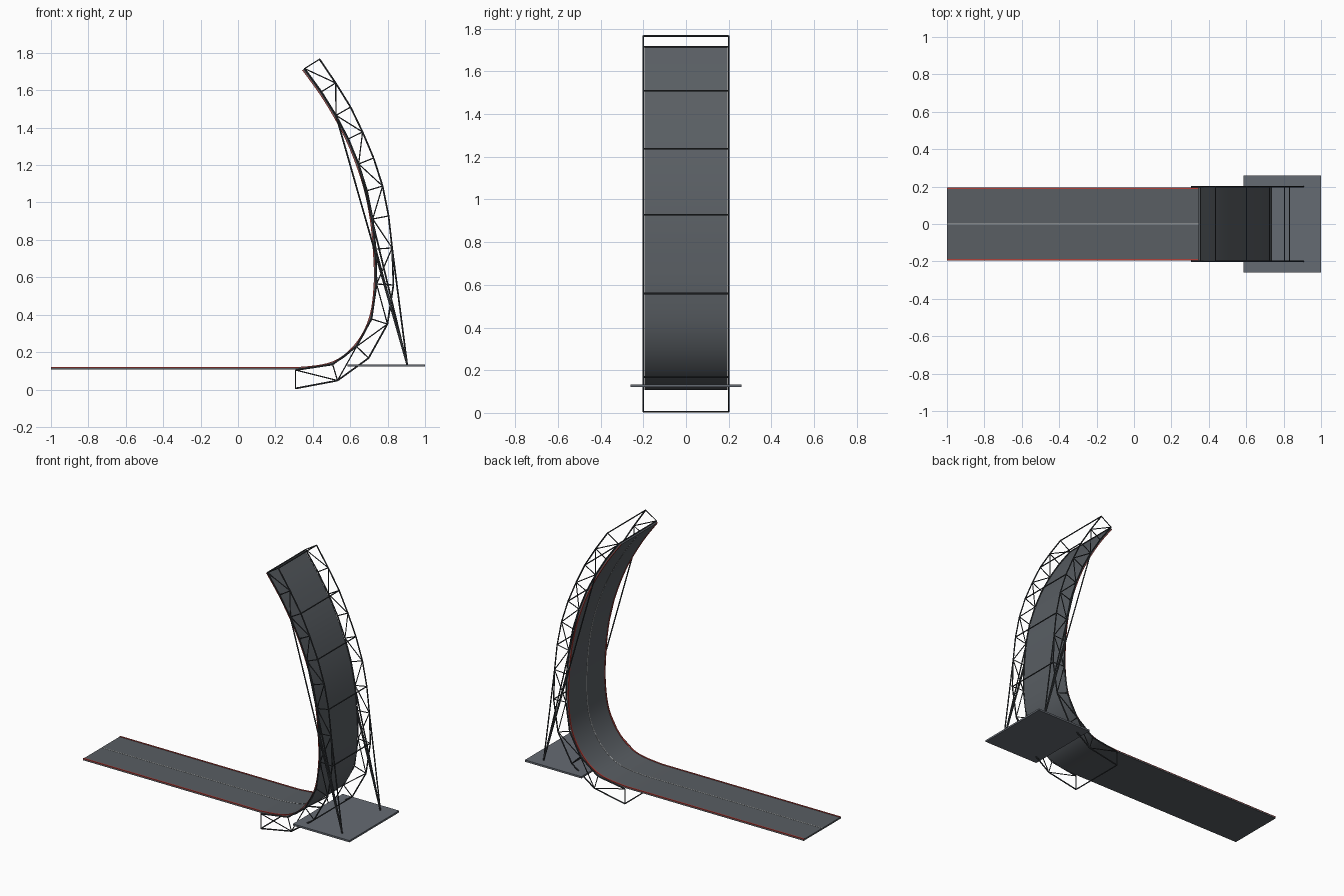
import bpy, bmesh
from mathutils import Vector

if "Cube" in bpy.data.objects:
    bpy.data.objects.remove(bpy.data.objects["Cube"])


def mat(name, c):
    m = bpy.data.materials.new(name)
    m.diffuse_color = (*c, 1)
    m.use_nodes = True
    m.node_tree.nodes["Principled BSDF"].inputs["Base Color"].default_value = m.diffuse_color
    return m


ROAD = mat("road_grey", (0.10, 0.112, 0.125))
STEEL = mat("dark_steel", (0.035, 0.04, 0.045))
PLATE = mat("plate_grey", (0.13, 0.145, 0.17))
RED = mat("edge_red", (0.45, 0.05, 0.04))
WHITE = mat("line_white", (0.45, 0.46, 0.46))


def make(name, bm, m, smooth=False):
    bmesh.ops.recalc_face_normals(bm, faces=bm.faces)
    me = bpy.data.meshes.new(name)
    bm.to_mesh(me)
    bm.free()
    me.materials.append(m)
    ob = bpy.data.objects.new(name, me)
    bpy.context.collection.objects.link(ob)
    if smooth:
        bpy.ops.object.select_all(action='DESELECT')
        ob.select_set(True)
        bpy.context.view_layer.objects.active = ob
        bpy.ops.object.shade_smooth_by_angle(angle=0.6)
    return ob


# Truss nodes in the side plane (x, z)
inner = [Vector(p) for p in [
    (.308, .104), (.506, .134), (.634, .230), (.714, .377), (.741, .564),
    (.736, .751), (.720, .912), (.690, 1.063), (.645, 1.206), (.590, 1.340),
    (.524, 1.466), (.446, 1.592), (.356, 1.716)]]
outer = [Vector(p) for p in [
    (.308, .006), (.532, .048), (.698, .168), (.799, .350), (.831, .559),
    (.824, .757), (.805, .928), (.773, 1.088), (.725, 1.238), (.666, 1.377),
    (.602, 1.510), (.522, 1.639), (.436, 1.766)]]

# Track centre path: flat run, then a smooth curve just inside the truss
knots = [i + (i - o).normalized() * .008 for i, o in zip(inner, outer)]
ext = [Vector((.12, .112))] + knots + [2 * knots[-1] - knots[-2]]
path = [Vector((-1, .112)), Vector((.2, .112))]
for k in range(1, len(ext) - 2):
    a, b, c, d = ext[k - 1:k + 3]
    for s in range(6):
        t = s / 6
        path.append(.5 * (2 * b + (c - a) * t + (2 * a - 5 * b + 4 * c - d) * t * t
                          + (3 * b - a - 3 * c + d) * t ** 3))
path.append(knots[-1])


def ribbon(name, y0, y1, n0, n1, m):
    """Sweep a rectangle along the track path."""
    bm = bmesh.new()
    rings = []
    for i, p in enumerate(path):
        t = (path[min(i + 1, len(path) - 1)] - path[max(i - 1, 0)]).normalized()
        n = Vector((-t.y, t.x))
        ring = []
        for y, h in ((y0, n0), (y1, n0), (y1, n1), (y0, n1)):
            q = p + n * h
            ring.append(bm.verts.new((q.x, y, q.y)))
        rings.append(ring)
    for r, s in zip(rings, rings[1:]):
        for j in range(4):
            bm.faces.new((r[j], r[(j + 1) % 4], s[(j + 1) % 4], s[j]))
    bm.faces.new(rings[0])
    bm.faces.new(rings[-1])
    return make(name, bm, m, True)


ribbon("track", -.195, .195, -.005, .005, ROAD)
ribbon("centre_line", -.0025, .0025, .004, .0062, WHITE)
for s, side in ((-1, "front"), (1, "back")):
    ribbon(side + "_edge_stripe", s * .186, s * .1955, .003, .0075, RED)


def bar(bm, a, b, r=.004):
    a, b = Vector(a), Vector(b)
    d = b - a
    mtx = d.to_track_quat('Z', 'Y').to_matrix().to_4x4()
    mtx.translation = (a + b) / 2
    bmesh.ops.create_cone(bm, cap_ends=True, segments=6, radius1=r, radius2=r,
                          depth=d.length, matrix=mtx)


def at(p, y):
    return (p.x, y, p.y)


# Side trusses and supporting struts
foot = Vector((.905, .13))
for y, side in ((-.2, "front"), (.2, "back")):
    bm = bmesh.new()
    for i in range(13):
        bar(bm, at(inner[i], y), at(outer[i], y), .0032)
        if i < 12:
            bar(bm, at(inner[i], y), at(inner[i + 1], y), .0045)
            bar(bm, at(outer[i], y), at(outer[i + 1], y), .0045)
            p, q = (inner, outer) if i % 2 == 0 else (outer, inner)
            bar(bm, at(p[i], y), at(q[i + 1], y), .0032)
    make(side + "_truss", bm, STEEL, True)
    bm = bmesh.new()
    for p in (inner[5], outer[5], inner[8], inner[10]):
        bar(bm, at(foot, y), at(p, y), .0045)
    make(side + "_struts", bm, STEEL, True)

# Cross bars joining both trusses on the outer chord
bm = bmesh.new()
for p in outer[::2]:
    bar(bm, at(p, -.2), at(p, .2), .004)
bar(bm, at(inner[-1], -.2), at(inner[-1], .2), .004)
make("cross_bars", bm, STEEL, True)

# Base plate
bm = bmesh.new()
bmesh.ops.create_cube(bm, size=1)
for v in bm.verts:
    v.co = Vector((.7925 + v.co.x * .415, v.co.y * .52, .128 + v.co.z * .012))
make("base_plate", bm, PLATE)
